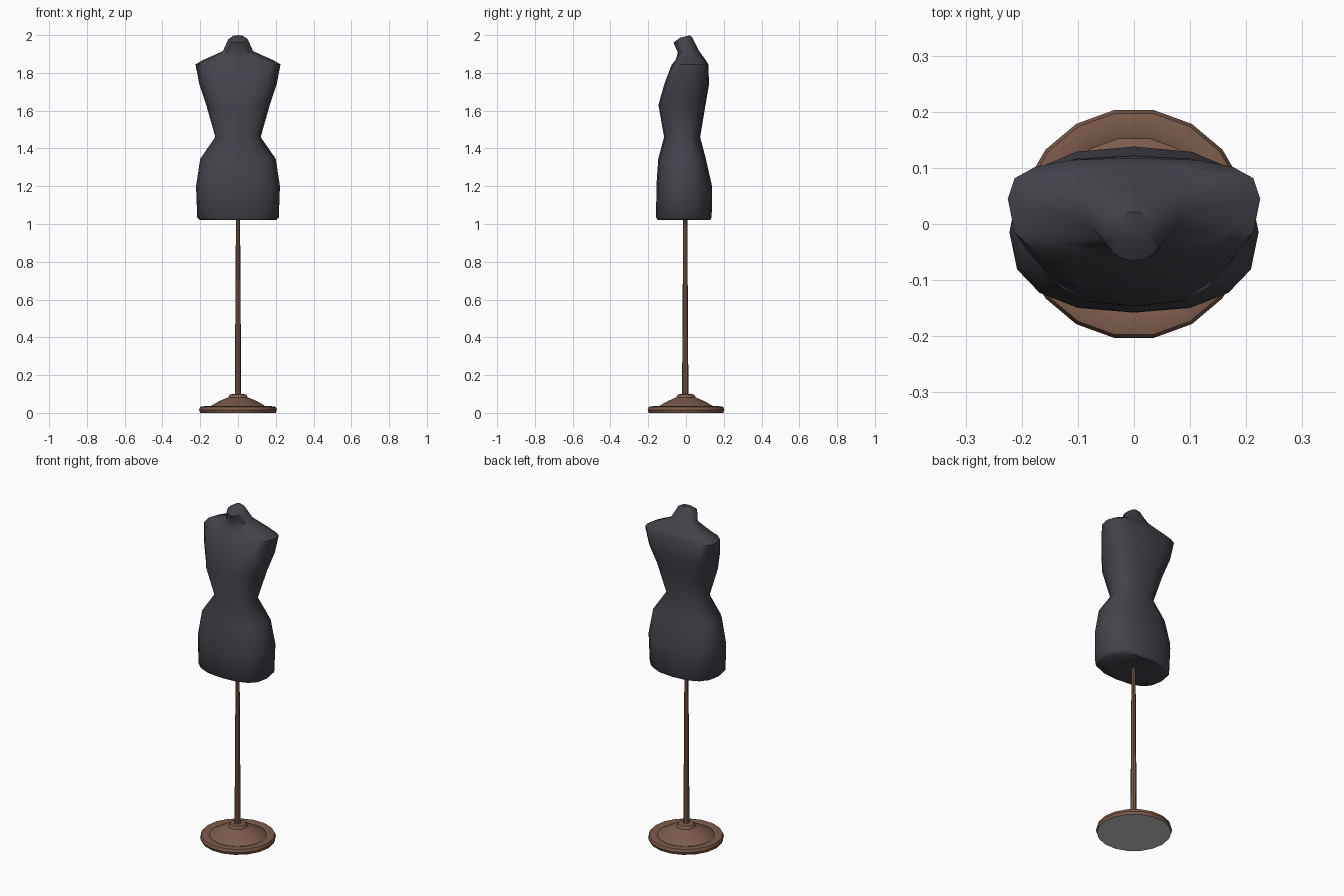
import bpy, bmesh, math

old = bpy.data.objects.get("Cube")
if old:
    bpy.data.objects.remove(old, do_unlink=True)


def material(name, rgb):
    m = bpy.data.materials.new(name)
    m.use_nodes = True
    m.diffuse_color = (*rgb, 1)
    m.node_tree.nodes["Principled BSDF"].inputs["Base Color"].default_value = (*rgb, 1)
    return m


charcoal = material("charcoal fabric", (0.055, 0.055, 0.07))
wood = material("brown wood", (0.2, 0.105, 0.072))
grey = material("pale underside", (0.6, 0.6, 0.6))


def ring(sides, z, half, front, back, mid, power=2.0, tilt=0.0):
    """Rounded-box cross-section, widest at y = mid."""
    pts = []
    for i in range(sides):
        a = 2 * math.pi * i / sides
        c, s = math.cos(a), math.sin(a)
        x = half * math.copysign(abs(c) ** (2 / power), c)
        depth = back - mid if s > 0 else mid - front
        y = mid + depth * math.copysign(abs(s) ** (2 / power), s)
        pts.append((x, y, z + tilt * (y - mid)))
    return pts


def loft(name, rings, mats, angle):
    """Skin a stack of rings and cap both ends."""
    bm = bmesh.new()
    loops = [[bm.verts.new(p) for p in r] for r in rings]
    n = len(loops[0])
    for low, high in zip(loops, loops[1:]):
        for i in range(n):
            j = (i + 1) % n
            bm.faces.new((low[i], low[j], high[j], high[i]))
    bm.faces.new(loops[0][::-1])
    bm.faces.new(loops[-1])
    mesh = bpy.data.meshes.new(name)
    bm.to_mesh(mesh)
    bm.free()
    ob = bpy.data.objects.new(name, mesh)
    bpy.context.collection.objects.link(ob)
    for m in mats:
        mesh.materials.append(m)
    bpy.ops.object.select_all(action="DESELECT")
    bpy.context.view_layer.objects.active = ob
    ob.select_set(True)
    bpy.ops.object.shade_smooth_by_angle(angle=math.radians(angle))
    return ob


# Torso: z, half width, front y, back y, widest y, squareness, tilt
torso_sections = [
    (1.02, 0.2, -0.148, 0.128, -0.02, 2.5, 0),
    (1.035, 0.216, -0.158, 0.136, -0.02, 2.5, 0),
    (1.2, 0.222, -0.157, 0.138, -0.015, 2.5, 0),
    (1.345, 0.2, -0.147, 0.105, -0.01, 2.4, 0),
    (1.46, 0.12, -0.116, 0.075, -0.015, 2.3, 0),
    (1.63, 0.168, -0.146, 0.103, -0.005, 2.7, 0),
    (1.74, 0.205, -0.115, 0.122, 0.025, 2.7, 0),
    (1.845, 0.225, -0.075, 0.118, 0.045, 2.8, 0),
    (1.868, 0.185, -0.055, 0.104, 0.04, 2.6, 0),
    (1.915, 0.08, -0.043, 0.066, 0.02, 2.2, 0.12),
    (1.975, 0.053, -0.066, 0.032, -0.015, 2, 0.3),
    (1.993, 0.028, -0.032, 0.022, -0.004, 2, 0.25),
]
loft("torso", [ring(16, *s) for s in torso_sections], [charcoal], 50)

# Tapered pole
loft("pole", [ring(8, z, r, -r - 0.004, r - 0.004, -0.004)
              for z, r in ((0.085, 0.017), (1.03, 0.011))], [wood], 30)

# Round base with raised rim, groove, sloping dome and collar
base_profile = [(0.2, 0), (0.206, 0.016), (0.2, 0.032), (0.175, 0.036), (0.155, 0.03),
                (0.1, 0.062), (0.052, 0.082), (0.043, 0.098), (0.02, 0.1)]
base = loft("base", [ring(18, z, r, -r, r, 0) for r, z in base_profile], [wood, grey], 35)
for f in base.data.polygons:
    if f.normal.z < -0.9:
        f.material_index = 1
